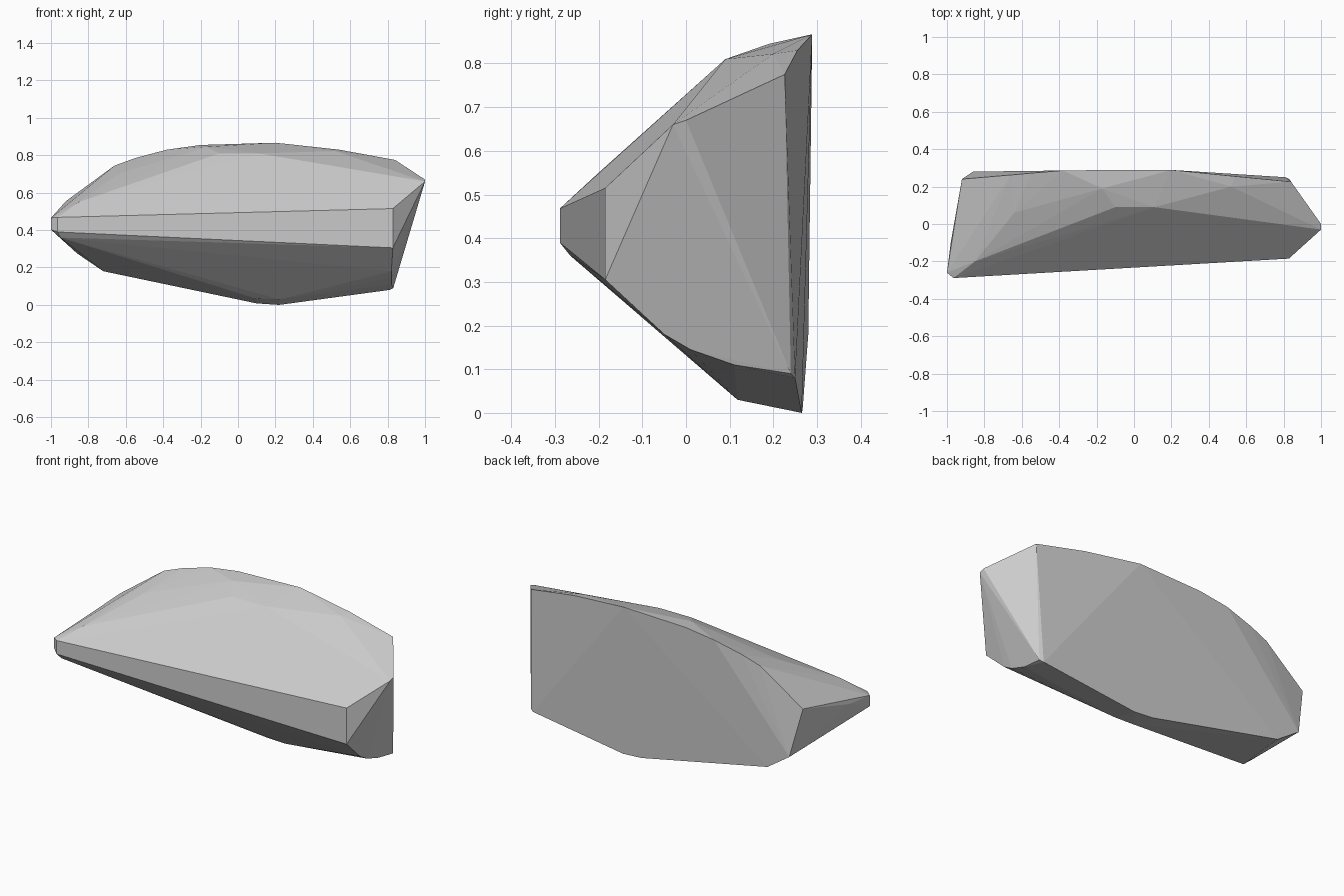
import bpy, bmesh

# Faceted boulder: convex hull wrapped around a few outlines

# Rim of the flat back, clockwise from the left end
back_rim = [(-.92, .24, .555), (-.66, .262, .745), (-.55, .272, .785), (-.38, .286, .83),
            (-.2, .288, .855), (.2, .289, .867), (.54, .255, .83), (.84, .226, .775),
            (.83, .24, .09), (.81, .25, .08), (.53, .258, .04), (.22, .265, 0),
            (.1, .267, .008), (-.72, .28, .18), (-.86, .28, .275)]
# Shoulder on the upper side
top_shoulder = [(-.1, .09, .81), (.11, .09, .81), (-.64, .06, .70),
                (-.17, .19, .845), (.52, .2, .822), (-.85, -.2, .55)]
# Belly on the underside
belly = [(.1, .12, .033), (.22, .118, .03), (.82, -.05, .18),
         (.82, .01, .145), (.82, .11, .11)]
# Narrow front band and the two ends
front_band = [(-.965, -.289, .468), (-.965, -.289, .39),
              (.828, -.185, .515), (.828, -.185, .305)]
left_end = [(-1, -.26, .465), (-1, -.26, .402), (-.98, -.1, .47), (-.95, -.265, .36)]
right_end = [(1, -.03, .66), (1, 0, .67)]

bm = bmesh.new()
for p in back_rim + top_shoulder + belly + front_band + left_end + right_end:
    bm.verts.new(p)
bmesh.ops.convex_hull(bm, input=bm.verts[:])
bmesh.ops.delete(bm, geom=[v for v in bm.verts if not v.link_faces], context='VERTS')
bmesh.ops.dissolve_limit(bm, angle_limit=.02, verts=bm.verts[:], edges=bm.edges[:])
bmesh.ops.recalc_face_normals(bm, faces=bm.faces[:])
mesh = bpy.data.meshes.new("boulder")
bm.to_mesh(mesh)
bm.free()
bpy.context.collection.objects.link(bpy.data.objects.new("boulder", mesh))
